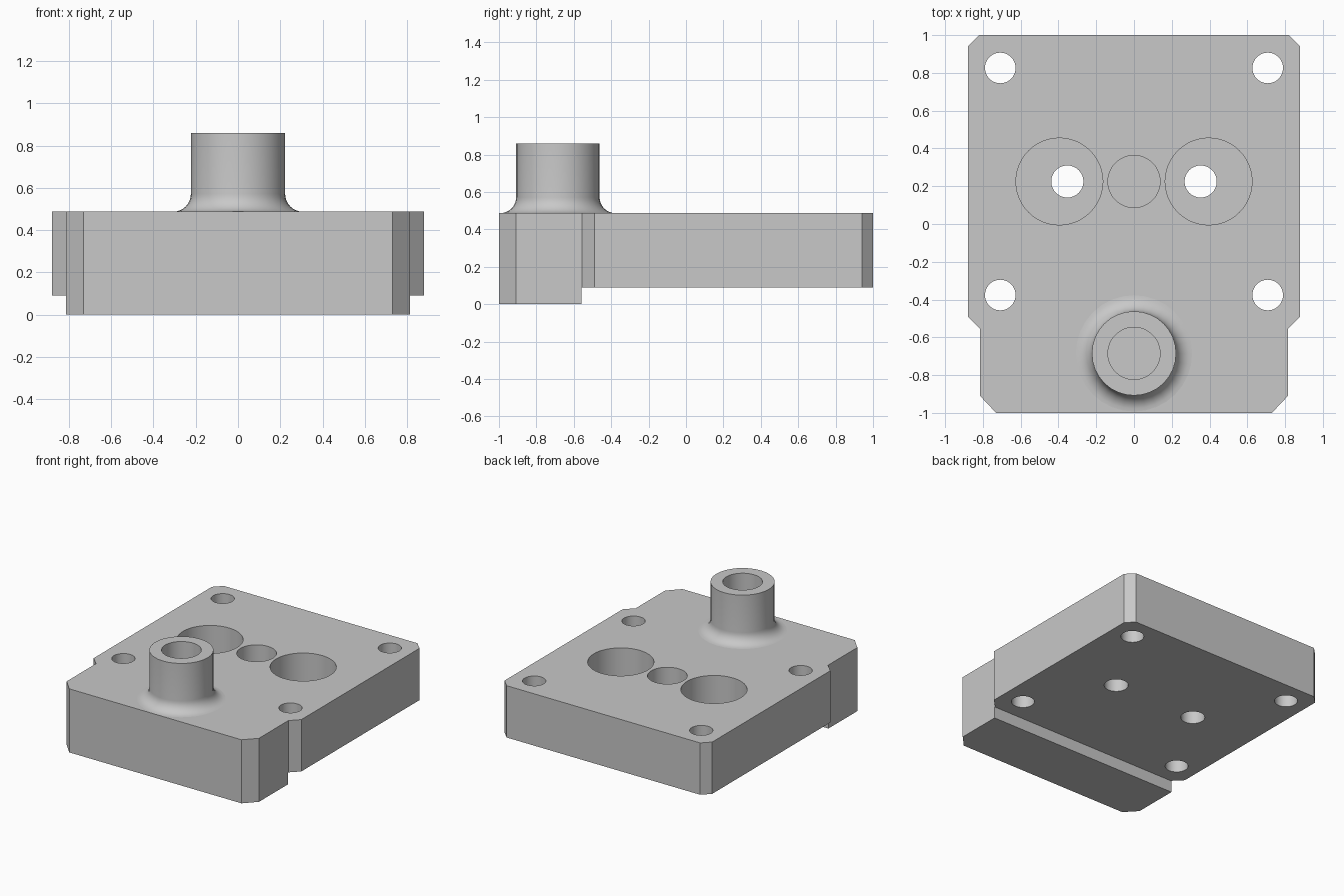
import bpy, bmesh
from math import sin, cos, pi, radians

cube = bpy.data.objects.get("Cube")
if cube:
    bpy.data.objects.remove(cube)

GREY = 0.58
metal = bpy.data.materials.new("machined grey")
metal.use_nodes = True
metal.diffuse_color = (GREY, GREY, GREY, 1)
metal.node_tree.nodes["Principled BSDF"].inputs["Base Color"].default_value = (GREY, GREY, GREY, 1)

BASE, TOP, BOSS_TOP = 0.09, 0.487, 0.86
BOSS_Y, PORT_Y = -0.685, 0.225


def make_object(name, bm):
    bmesh.ops.recalc_face_normals(bm, faces=bm.faces)
    mesh = bpy.data.meshes.new(name)
    bm.to_mesh(mesh)
    bm.free()
    mesh.materials.append(metal)
    obj = bpy.data.objects.new(name, mesh)
    bpy.context.collection.objects.link(obj)
    return obj


def prism(name, outline, z0, z1):
    bm = bmesh.new()
    face = bm.faces.new([bm.verts.new((x, y, z0)) for x, y in outline])
    up = bmesh.ops.extrude_face_region(bm, geom=[face])["geom"]
    bmesh.ops.translate(bm, vec=(0, 0, z1 - z0),
                        verts=[v for v in up if isinstance(v, bmesh.types.BMVert)])
    return make_object(name, bm)


def circle(x, y, r, n=48):
    return [(x + r * cos(2 * pi * i / n), y + r * sin(2 * pi * i / n)) for i in range(n)]


def lathe(name, profile, y, n=32):
    # Closed solid from stacked rings, capped at both ends
    bm = bmesh.new()
    rings = [[bm.verts.new((px, py, z)) for px, py in circle(0, y, r, n)] for r, z in profile]
    for a, b in zip(rings, rings[1:]):
        for i in range(n):
            j = (i + 1) % n
            bm.faces.new((a[i], a[j], b[j], b[i]))
    bm.faces.new(rings[0])
    bm.faces.new(rings[-1])
    return make_object(name, bm)


def combine(target, tool, operation):
    mod = target.modifiers.new(operation.lower(), "BOOLEAN")
    mod.operation, mod.solver, mod.object = operation, "EXACT", tool
    bpy.ops.object.select_all(action="DESELECT")
    bpy.context.view_layer.objects.active = target
    target.select_set(True)
    bpy.ops.object.modifier_apply(modifier=mod.name)
    bpy.data.objects.remove(tool)


# Chamfered block with a narrower front end
right = [(0.73, -1), (0.815, -0.91), (0.815, -0.555), (0.88, -0.49), (0.88, 0.94), (0.82, 1)]
block = prism("manifold_block", right + [(-x, y) for x, y in reversed(right)], 0, TOP)

# Raised underside behind the front foot
combine(block, prism("underside_cutter", [(-1.2, -0.56), (1.2, -0.56), (1.2, 1.2), (-1.2, 1.2)],
                     -0.2, BASE), "DIFFERENCE")

# Round boss with a filleted foot
FILLET, RADIUS = 0.085, 0.223
fillet = [(RADIUS + FILLET * (1 - sin(a)), TOP + FILLET * (1 - cos(a)))
          for a in (pi / 2 * i / 8 for i in range(9))]
boss = lathe("boss", [(fillet[0][0], TOP - 0.1)] + fillet + [(RADIUS, BOSS_TOP)], BOSS_Y)
combine(block, boss, "UNION")

# Blind bores, twin pockets and through holes: x, y, radius, floor height
holes = [(0, BOSS_Y, 0.138, 0.2), (0, PORT_Y, 0.138, 0.2)]
for side in (-1, 1):
    holes += [(side * 0.395, PORT_Y, 0.23, 0.2), (side * 0.353, PORT_Y, 0.085, -0.1)]
    holes += [(side * 0.708, y, 0.081, -0.1) for y in (0.826, -0.376)]
for x, y, r, floor in holes:
    combine(block, prism("hole_cutter", circle(x, y, r), floor, 1), "DIFFERENCE")

# Smooth round walls, crisp borders on the large flat faces
bpy.ops.object.shade_smooth_by_angle(angle=radians(30))
bm = bmesh.new()
bm.from_mesh(block.data)
for face in bm.faces:
    if face.calc_area() > 0.1:
        for edge in face.edges:
            edge.smooth = False
bm.to_mesh(block.data)
bm.free()
